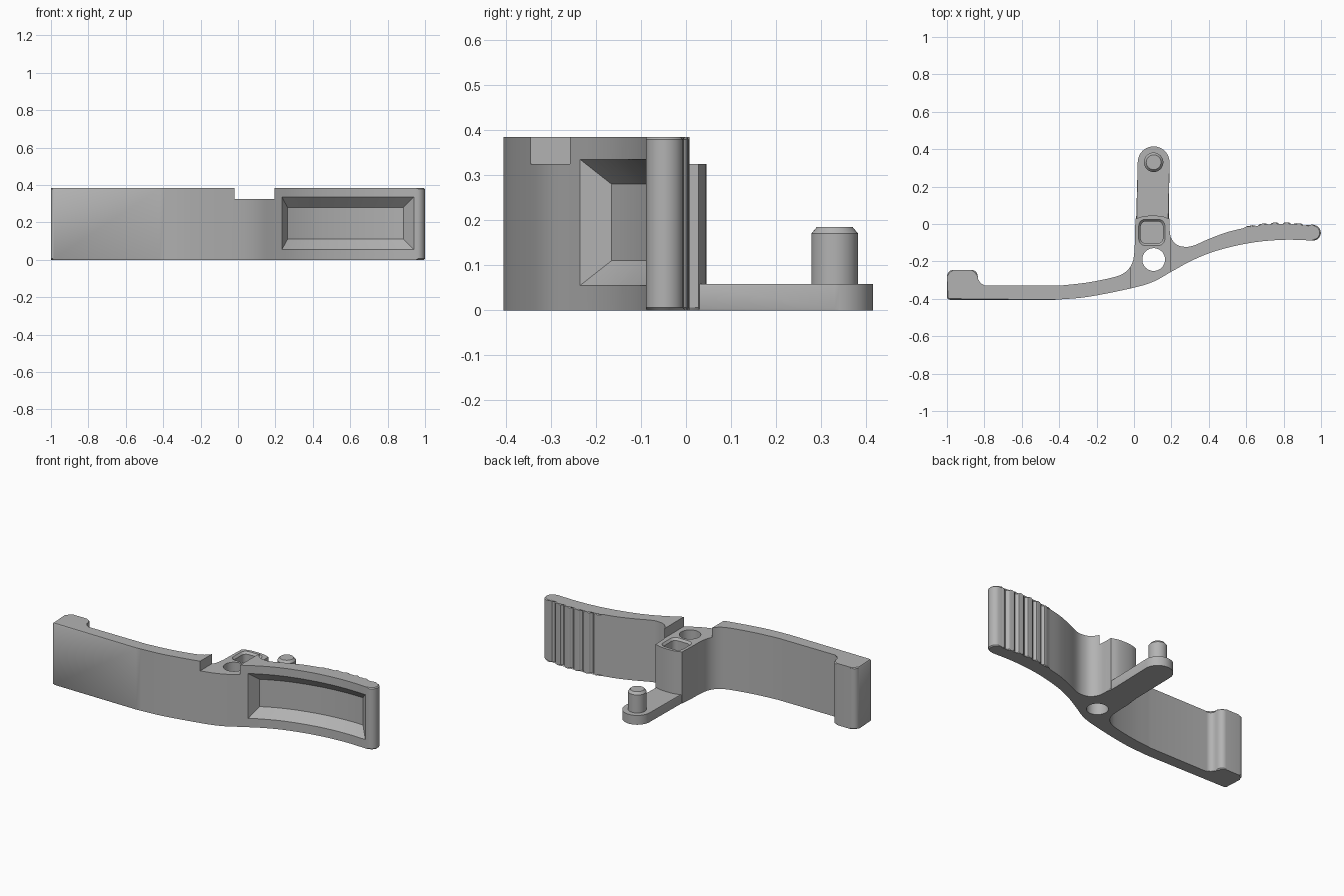
import bpy, bmesh, math
from mathutils import Vector

cube = bpy.data.objects.get("Cube")
if cube:
    bpy.data.objects.remove(cube)

grey = bpy.data.materials.new("plain_grey")
grey.use_nodes = True
grey.diffuse_color = (0.45, 0.45, 0.45, 1)
grey.node_tree.nodes["Principled BSDF"].inputs["Base Color"].default_value = grey.diffuse_color


def spline(pts, n=5):
    """Smooth run through the given points."""
    p = [Vector(q) for q in pts]
    p = [2 * p[0] - p[1]] + p + [2 * p[-1] - p[-2]]
    out = []
    for a, b, c, d in zip(p, p[1:], p[2:], p[3:]):
        for i in range(n):
            t = i / n
            out.append(0.5 * (2 * b + (c - a) * t + (2 * a - 5 * b + 4 * c - d) * t**2
                              + (3 * b - a - 3 * c + d) * t**3))
    return out + [p[-2]]


def arc(cx, cy, r, a0, a1, n=8):
    angles = [math.radians(a0 + (a1 - a0) * i / n) for i in range(n + 1)]
    return [Vector((cx + r * math.cos(a), cy + r * math.sin(a))) for a in angles]


def finish(name, bm):
    bmesh.ops.recalc_face_normals(bm, faces=bm.faces)
    mesh = bpy.data.meshes.new(name)
    bm.to_mesh(mesh)
    bm.free()
    mesh.materials.append(grey)
    ob = bpy.data.objects.new(name, mesh)
    bpy.context.collection.objects.link(ob)
    return ob


def loft(name, rings, chamfer=0):
    """Closed solid through rings of equal point count."""
    bm = bmesh.new()
    loops = [[bm.verts.new(p) for p in ring] for ring in rings]
    n = len(loops[0])
    for a, b in zip(loops, loops[1:]):
        for i in range(n):
            j = (i + 1) % n
            bm.faces.new((a[i], a[j], b[j], b[i]))
    caps = [bm.faces.new(loops[0]), bm.faces.new(loops[-1])]
    if chamfer:
        edges = list({e for f in caps for e in f.edges})
        bmesh.ops.bevel(bm, geom=edges, offset=chamfer, segments=1, affect='EDGES')
    return finish(name, bm)


def prism(name, outline, levels, centre=(0, 0), chamfer=0):
    """Outline stacked at (height, scale) levels."""
    c = Vector(centre)
    rings = [[(*(c + (Vector(p) - c) * s), z) for p in outline] for z, s in levels]
    return loft(name, rings, chamfer)


def boolean(ob, tool, operation='DIFFERENCE'):
    mod = ob.modifiers.new(tool.name, 'BOOLEAN')
    mod.operation, mod.object, mod.solver = operation, tool, 'EXACT'
    bpy.context.view_layer.objects.active = ob
    bpy.ops.object.modifier_apply(modifier=mod.name)
    bpy.data.objects.remove(tool)


# Curved front edge shared by the body and its recess
front = spline([(-0.42, -0.405), (-0.25, -0.39), (-0.02, -0.345), (0.1, -0.31), (0.2, -0.255),
                (0.3, -0.2), (0.4, -0.157), (0.5, -0.127), (0.6, -0.105), (0.7, -0.091),
                (0.82, -0.084), (0.95, -0.088)])


def front_y(x):
    for a, b in zip(front, front[1:]):
        if a.x <= x <= b.x:
            return a.y + (b.y - a.y) * (x - a.x) / (b.x - a.x)
    return front[-1].y


# Grip scallops along the back of the lever
grip = []
for i in range(67):
    x = 0.95 - 0.33 * i / 66
    base = 0.008 - 0.6 * (x - 0.79) ** 2
    dip = max(0, math.cos(2 * math.pi * (x - 0.655) / 0.065))
    grip.append(Vector((x, base - 0.014 * dip)))

# Body outline, counter-clockwise from the hooked end
outline = arc(-0.985, -0.39, 0.015, 180, 270, 4) + front
outline += arc(0.957, -0.047, 0.042, -80, 70, 10) + grip
outline += spline([(0.605, -0.018), (0.5, -0.043), (0.4, -0.08), (0.32, -0.115), (0.27, -0.122),
                   (0.225, -0.108), (0.195, -0.065), (0.19, 0.0)])
outline += spline([(0.19, 0.028), (0.15, 0.041), (0.1, 0.045), (0.05, 0.041), (0.008, 0.028)])
outline += spline([(0.005, -0.05), (0.002, -0.15), (-0.012, -0.215), (-0.05, -0.26),
                   (-0.11, -0.285), (-0.25, -0.313), (-0.4, -0.33)])
outline += arc(-0.8, -0.295, 0.035, 270, 180, 6)
outline += arc(-0.87, -0.28, 0.035, 0, 90, 6) + arc(-0.965, -0.28, 0.035, 90, 180, 6)
body = prism("lever_body", outline, [(0, 1), (0.385, 1)], chamfer=0.006)

# Lowered top of the hub
notch = prism("notch_cutter", [(-0.02, -0.6), (0.195, -0.6), (0.195, 0.3), (-0.02, 0.3)],
              [(0.325, 1), (0.6, 1)])
boolean(body, notch)

# Low rear arm joined to the hub
arm_outline = [(0.01, -0.03), (0.185, -0.03)] + arc(0.105, 0.33, 0.085, 0, 177, 24)
arm = prism("rear_arm", arm_outline, [(0, 1), (0.058, 1)], chamfer=0.004)
boolean(body, arm, 'UNION')

# Pivot hole through the hub
hole = prism("pivot_cutter", arc(0.105, -0.19, 0.061, 0, 348.75, 31), [(-0.1, 1), (0.6, 1)])
boolean(body, hole)

# Rounded square pocket with a chamfered rim
px, py, h, r = 0.095, -0.045, 0.07, 0.035
square = []
for k, (sx, sy) in enumerate([(1, 1), (-1, 1), (-1, -1), (1, -1)]):
    square += arc(px + sx * (h - r), py + sy * (h - r), r, 90 * k, 90 * k + 90, 6)
pocket = prism("pocket_cutter", square, [(0.07, 0.85), (0.312, 0.85), (0.325, 1), (0.4, 1)], (px, py))
boolean(body, pocket)

# Tapered recess following the curved front of the lever
rings = []
for i in range(25):
    t = i / 24
    xo, xi = 0.235 + 0.705 * t, 0.265 + 0.62 * t
    outer = [Vector((xo, front_y(xo), z)) for z in (0.055, 0.335)]
    inner = [Vector((xi, front_y(xi) + 0.053, z)) for z in (0.11, 0.28)]
    mouth = [o + (o - q) * 0.3 for o, q in zip(outer, inner)]
    rings.append([mouth[0], inner[0], inner[1], mouth[1]])
boolean(body, loft("recess_cutter", rings))

# Upright pin on the arm
pin = prism("arm_pin", arc(0.105, 0.33, 0.052, 0, 348.75, 31),
            [(0.03, 1), (0.17, 1), (0.185, 0.76)], (0.105, 0.33))

for ob in (body, pin):
    bpy.ops.object.select_all(action='DESELECT')
    ob.select_set(True)
    bpy.context.view_layer.objects.active = ob
    bpy.ops.object.shade_smooth_by_angle(angle=math.radians(28))
